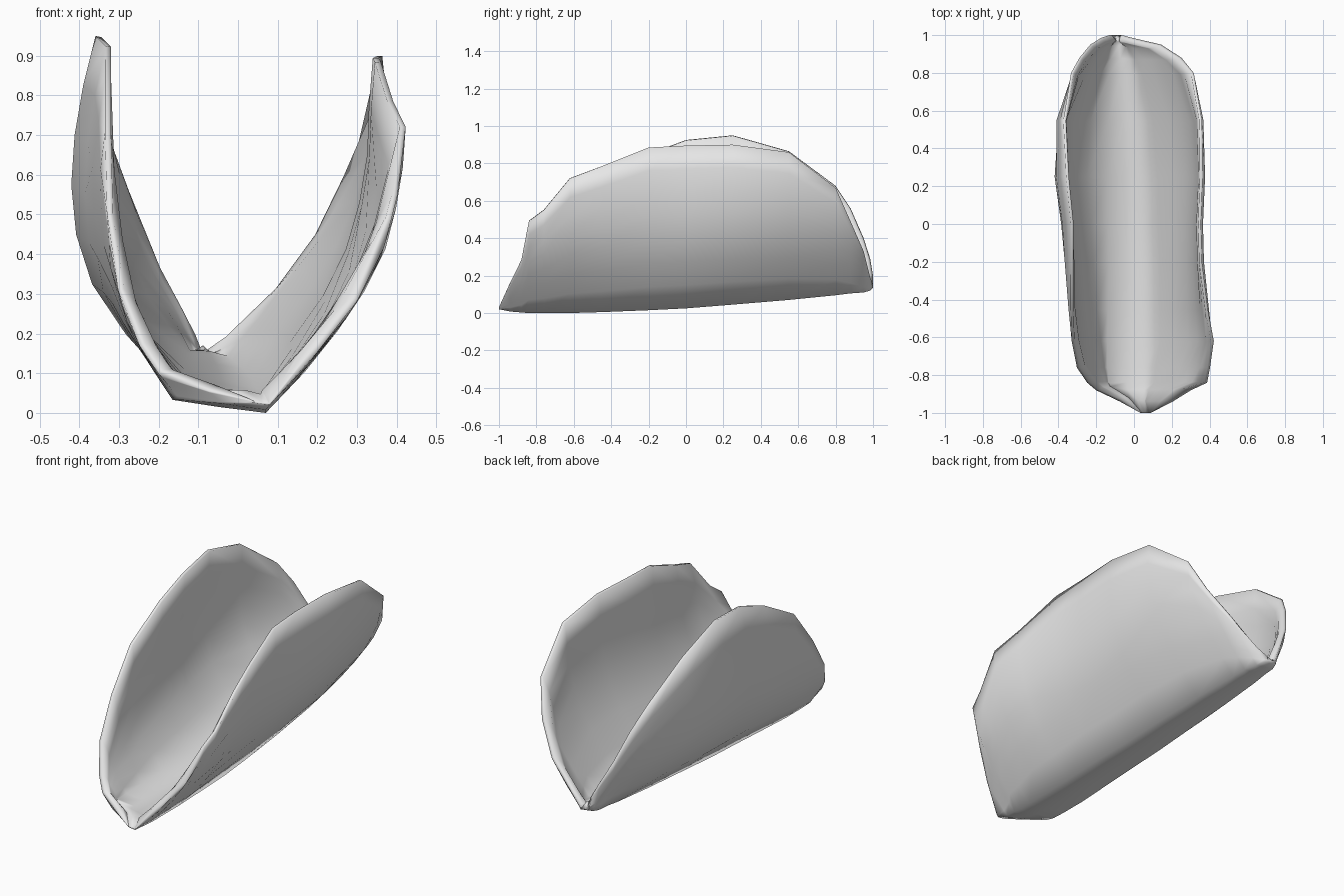
import bpy, bmesh

if "Cube" in bpy.data.objects:
    bpy.data.objects.remove(bpy.data.objects["Cube"])

# Stations along the shell: y, floor z, floor left x, floor right x,
# left bulge x, right bulge x, left rim z, right rim z
STATIONS = [
    (-1.00, .02, .04, .08, -.30, .40, .03, .03),
    (-.94, .008, -.04, .07, -.32, .42, .055, .16),
    (-.88, .003, -.145, .07, -.36, .42, .10, .285),
    (-.84, .0, -.16, .07, -.33, .42, .17, .49),
    (-.76, .0, -.165, .07, -.33, .42, .31, .55),
    (-.62, .0, -.165, .07, -.335, .425, .50, .72),
    (-.45, .005, -.16, .07, -.35, .40, .71, .785),
    (-.20, .015, -.155, .07, -.37, .375, .85, .885),
    (.00, .025, -.155, .06, -.39, .37, .925, .895),
    (.25, .045, -.155, .05, -.425, .38, .95, .90),
    (.55, .07, -.155, .03, -.41, .37, .865, .86),
    (.80, .095, -.15, .00, -.335, .33, .68, .67),
    (.88, .105, -.145, -.01, -.295, .31, .56, .49),
    (.95, .11, -.14, -.03, -.25, .29, .40, .33),
    (.985, .12, -.13, -.055, -.205, .20, .29, .19),
    (1.00, .135, -.115, -.07, -.18, .10, .20, .15),
]
# Wall profiles: height above floor -> share of the bulge width
LEFT = [(0, 0), (.09, .35), (.18, .67), (.33, .92), (.55, 1), (.8, .84), (.9, .73)]
RIGHT = [(0, 0), (.1, .27), (.26, .63), (.4, .84), (.55, .95), (.7, 1), (.85, .95)]
STEPS = 7


def spread(profile, h):
    for (h0, w0), (h1, w1) in zip(profile, profile[1:]):
        if h <= h1:
            return w0 + (w1 - w0) * (h - h0) / (h1 - h0)
    return profile[-1][1]


def wall(profile, y, base_x, base_z, bulge_x, rim_z):
    """Points from the floor corner up to the rim."""
    pts = []
    for i in range(STEPS + 1):
        h = (rim_z - base_z) * i / STEPS
        pts.append((base_x + (bulge_x - base_x) * spread(profile, h), y, base_z + h))
    return pts


# Curved sheet: left wall, slightly tilted floor, right wall
bm = bmesh.new()
rows = []
for y, z, bl, br, wl, wr, zl, zr in STATIONS:
    tilt = .14 * (br - bl)
    left = wall(LEFT, y, bl, z + tilt, wl, max(zl, z + tilt + .004))
    right = wall(RIGHT, y, br, z, wr, zr)
    middle = ((bl + br) / 2, y, z + tilt * .45)
    rows.append([bm.verts.new(p) for p in left[::-1] + [middle] + right])
for a, b in zip(rows, rows[1:]):
    for j in range(len(a) - 1):
        bm.faces.new((a[j], b[j], b[j + 1], a[j + 1]))
mesh = bpy.data.meshes.new("folded_shell")
bm.to_mesh(mesh)
bm.free()

shell = bpy.data.objects.new("folded_shell", mesh)
bpy.context.collection.objects.link(shell)
grey = bpy.data.materials.new("light_grey")
grey.diffuse_color = (.8, .8, .8, 1)
grey.use_nodes = True
grey.node_tree.nodes["Principled BSDF"].inputs["Base Color"].default_value = grey.diffuse_color
mesh.materials.append(grey)

# Thick floor, thinner walls, sharp rim and front tip
group = shell.vertex_groups.new(name="thickness")
count = 2 * STEPS + 3
for i in range(len(mesh.vertices)):
    row, col = divmod(i, count)
    rim = min(col, count - 1 - col)
    weight = .35 if rim == 0 else .8 + .2 * rim / (STEPS + 1)
    group.add([i], .1 if row == 0 else weight, 'REPLACE')

solid = shell.modifiers.new("thickness", 'SOLIDIFY')
solid.thickness = .043
solid.offset = -1
solid.vertex_group = group.name
for poly in mesh.polygons:
    poly.use_smooth = True
